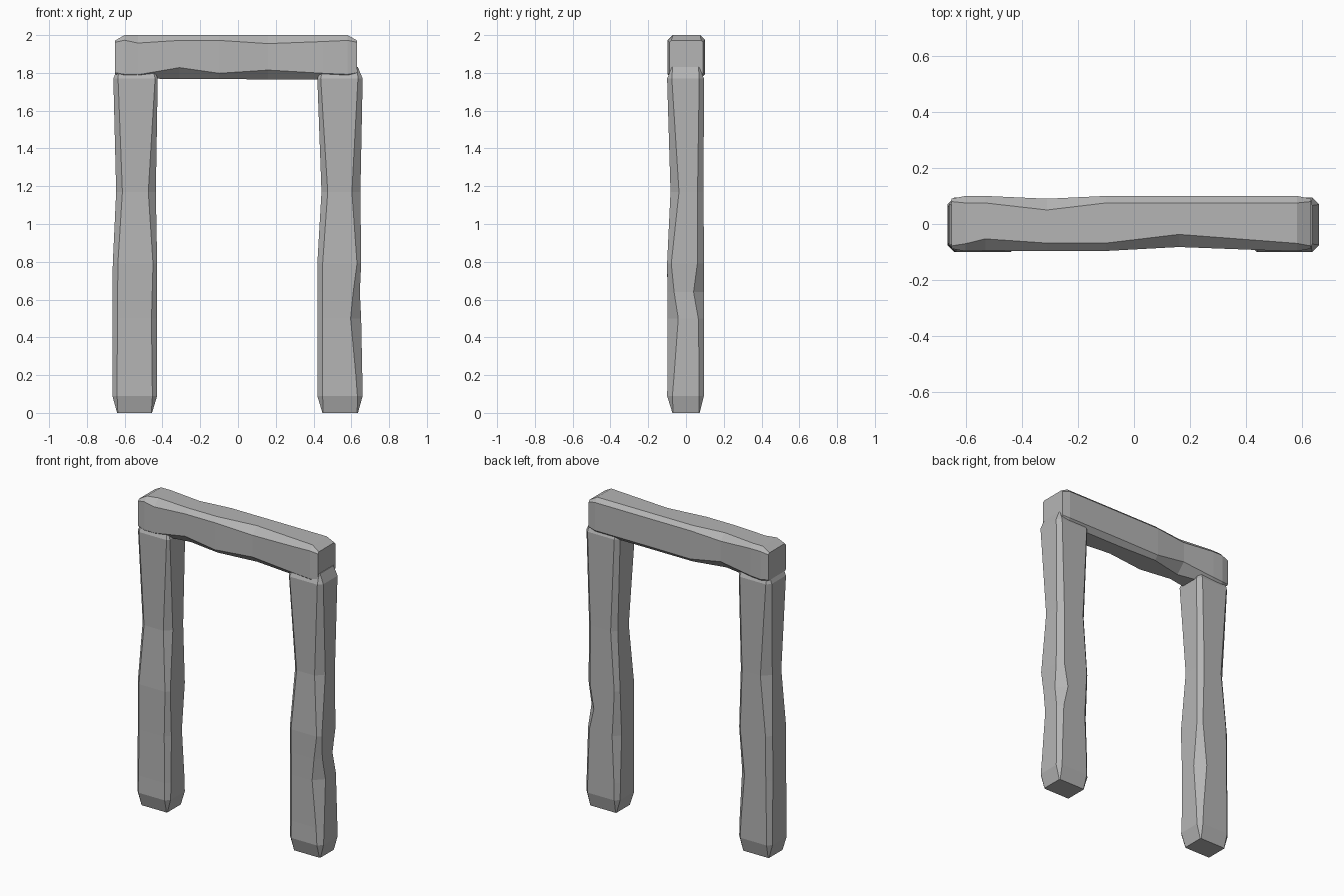
import bpy, bmesh
from mathutils import Vector

stone = bpy.data.materials.new("weathered grey")
stone.diffuse_color = (0.46, 0.46, 0.46, 1)


def section(u0, u1, v0, v1, a, b, c, d):
    """Rectangle with its four corners cut by a, b, c, d (counter-clockwise)."""
    return [(u0 + a, v0), (u1 - b, v0), (u1, v0 + b), (u1, v1 - c),
            (u1 - c, v1), (u0 + d, v1), (u0, v1 - d), (u0, v0 + a)]


def hewn_beam(name, rings, place):
    """Loft chamfered sections (t, u0, u1, v0, v1, four cuts) into a beam."""
    bm = bmesh.new()
    loops = [[bm.verts.new(Vector(place(r[0], u, v))) for u, v in section(*r[1:])]
             for r in rings]
    for lo, hi in zip(loops, loops[1:]):
        for i in range(8):
            j = (i + 1) % 8
            bm.faces.new((lo[i], lo[j], hi[j], hi[i]))
    bm.faces.new(loops[0][::-1])
    bm.faces.new(loops[-1])
    bmesh.ops.recalc_face_normals(bm, faces=bm.faces)
    mesh = bpy.data.meshes.new(name)
    bm.to_mesh(mesh)
    bm.free()
    mesh.materials.append(stone)
    bpy.context.collection.objects.link(bpy.data.objects.new(name, mesh))


def upright(t, u, v):
    return (u, v, t)


def along_x(t, u, v):
    return (t, u, v)


# Left post: tapered foot, worn waist, bevelled top
hewn_beam("left_post", [
    (0.00, -0.64, -0.455, -0.072, 0.072, .004, .004, .004, .004),
    (0.09, -0.665, -0.428, -0.10, 0.095, .025, .025, .025, .025),
    (0.20, -0.665, -0.428, -0.097, 0.095, .025, .027, .03, .025),
    (0.50, -0.665, -0.428, -0.097, 0.095, .027, .03, .055, .03),
    (0.79, -0.663, -0.428, -0.10, 0.095, .027, .022, .025, .03),
    (1.17, -0.645, -0.435, -0.082, 0.093, .033, .04, .03, .05),
    (1.77, -0.66, -0.425, -0.10, 0.095, .025, .014, .025, .025),
    (1.83, -0.635, -0.45, -0.075, 0.07, .004, .004, .004, .004),
], upright)

# Right post: deep chips along the outer edges
hewn_beam("right_post", [
    (0.00, 0.447, 0.635, -0.072, 0.072, .004, .004, .004, .004),
    (0.09, 0.42, 0.66, -0.10, 0.095, .028, .028, .025, .025),
    (0.20, 0.42, 0.658, -0.097, 0.095, .028, .034, .025, .027),
    (0.50, 0.42, 0.652, -0.097, 0.095, .028, .056, .03, .04),
    (0.64, 0.42, 0.645, -0.098, 0.095, .028, .035, .055, .032),
    (0.79, 0.42, 0.652, -0.10, 0.095, .028, .022, .035, .025),
    (1.17, 0.442, 0.648, -0.082, 0.093, .033, .045, .032, .03),
    (1.77, 0.42, 0.66, -0.10, 0.095, .018, .025, .025, .025),
    (1.83, 0.447, 0.635, -0.075, 0.07, .004, .004, .004, .004),
], upright)

# Lintel: uneven lower arris and bevelled ends
hewn_beam("lintel", [
    (-0.65, -0.088, 0.09, 1.795, 1.972, .006, .006, .01, .01),
    (-0.60, -0.097, 0.10, 1.77, 2.0, .022, .025, .025, .027),
    (-0.53, -0.095, 0.10, 1.77, 2.0, .02, .03, .025, .042),
    (-0.31, -0.096, 0.09, 1.768, 2.0, .06, .06, .04, .028),
    (-0.10, -0.096, 0.10, 1.768, 2.0, .03, .025, .025, .028),
    (0.16, -0.082, 0.10, 1.765, 2.0, .05, .03, .025, .045),
    (0.45, -0.093, 0.10, 1.765, 2.0, .033, .03, .025, .034),
    (0.58, -0.097, 0.10, 1.77, 2.0, .022, .025, .025, .028),
    (0.63, -0.088, 0.09, 1.795, 1.972, .006, .006, .01, .01),
], along_x)
